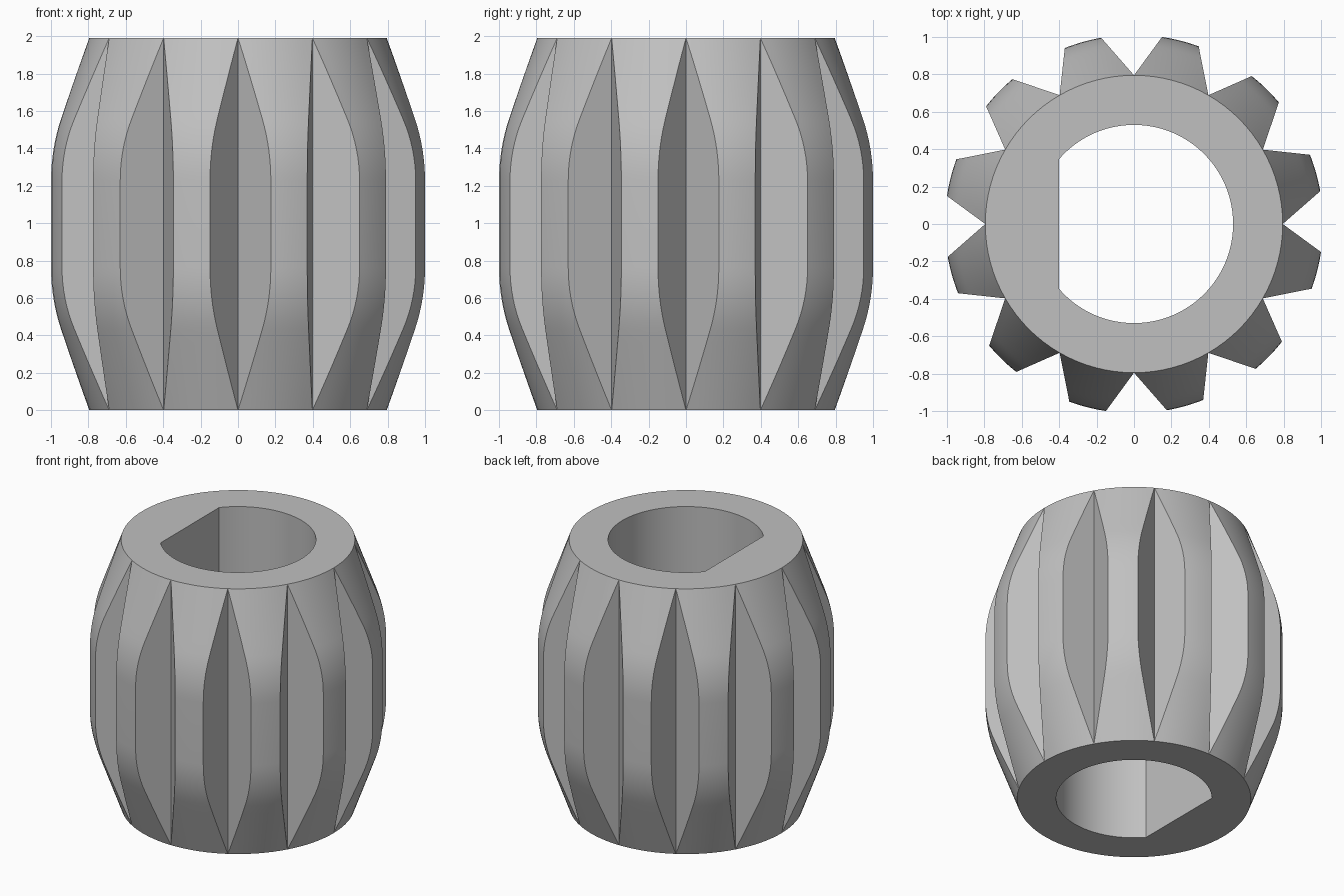
import bpy, bmesh, math

if "Cube" in bpy.data.objects:
    bpy.data.objects.remove(bpy.data.objects["Cube"])

HEIGHT, ROOT_R, MAX_R = 1.99, 0.795, 1.011
BORE_R, FLAT_X = 0.53, -0.40
TEETH, ARC = 12, 8                      # teeth, arc steps per tooth
PITCH = 2 * math.pi / TEETH
WALL_CCW = math.atan2(0.175, 0.200)     # slope of the two groove walls
WALL_CW = math.atan2(0.150, 0.205)


def barrel_profile():
    """(z, radius) levels: sloped end, rounded shoulder, straight middle."""
    slope = math.radians(20)
    corner = (MAX_R - ROOT_R) / math.tan(slope)
    t = 0.17
    fillet = t / math.tan(slope / 2)
    pts = [(0, ROOT_R)]
    straight = corner - t * math.cos(slope)
    for i in range(1, 6):               # sloped part
        z = straight * i / 6
        pts.append((z, ROOT_R + z * math.tan(slope)))
    for i in range(9):                  # rounded shoulder
        a = slope * (1 - i / 8)
        pts.append((corner + t - fillet * math.sin(a), MAX_R - fillet * (1 - math.cos(a))))
    return pts + [(HEIGHT - z, r) for z, r in reversed(pts)]


def wall_angle(r, a):
    """Polar angle where a groove wall meets the outer radius r."""
    d = -ROOT_R * math.cos(a) + math.sqrt(max(0, r * r - (ROOT_R * math.sin(a)) ** 2))
    return math.atan2(d * math.sin(a), ROOT_R + d * math.cos(a))


def polar(bm, r, a, z):
    return bm.verts.new((r * math.cos(a), r * math.sin(a), z))


def bridge(bm, lower, upper):
    n = len(lower)
    for i in range(n):
        j = (i + 1) % n
        bm.faces.new((lower[i], lower[j], upper[j], upper[i]))


bm = bmesh.new()

# Toothed outside: each level has a groove root and an arc for every tooth
rings = []
for z, r in barrel_profile():
    start, end = wall_angle(r, WALL_CCW), PITCH - wall_angle(r, WALL_CW)
    ring = []
    for k in range(TEETH):
        ring.append(polar(bm, ROOT_R, k * PITCH, z))
        for i in range(ARC + 1):
            ring.append(polar(bm, r, k * PITCH + start + (end - start) * i / ARC, z))
    rings.append(ring)
for lower, upper in zip(rings, rings[1:]):
    bridge(bm, lower, upper)

# D-shaped bore and flat end faces
count = TEETH * ARC
corner = math.acos(FLAT_X / BORE_R)
step = 2 * math.pi / count
snap = round(corner / step)


def bore_loop(z):
    loop = []
    for i in range(count):
        a = i * step
        if i == snap:
            a = corner
        elif i == count - snap:
            a = -corner
        r = BORE_R
        if snap < i < count - snap:
            r = FLAT_X / math.cos(a)
        loop.append(polar(bm, r, a, z))
    return loop


low, high = bore_loop(0), bore_loop(HEIGHT)
rim_low = [polar(bm, ROOT_R, i * step, 0) for i in range(count)]
rim_high = [polar(bm, ROOT_R, i * step, HEIGHT) for i in range(count)]
bridge(bm, high, low)
bridge(bm, low, rim_low)
bridge(bm, rim_high, high)

bmesh.ops.remove_doubles(bm, verts=bm.verts, dist=1e-4)
bmesh.ops.recalc_face_normals(bm, faces=bm.faces)
mesh = bpy.data.meshes.new("barrel_gear")
bm.to_mesh(mesh)
bm.free()

# Plain grey finish
grey = bpy.data.materials.new("grey")
grey.diffuse_color = (0.53, 0.53, 0.53, 1)
grey.use_nodes = True
grey.node_tree.nodes["Principled BSDF"].inputs["Base Color"].default_value = grey.diffuse_color
mesh.materials.append(grey)

gear = bpy.data.objects.new("barrel_gear", mesh)
bpy.context.collection.objects.link(gear)
bpy.context.view_layer.objects.active = gear
gear.select_set(True)
bpy.ops.object.shade_smooth_by_angle(angle=math.radians(25))
